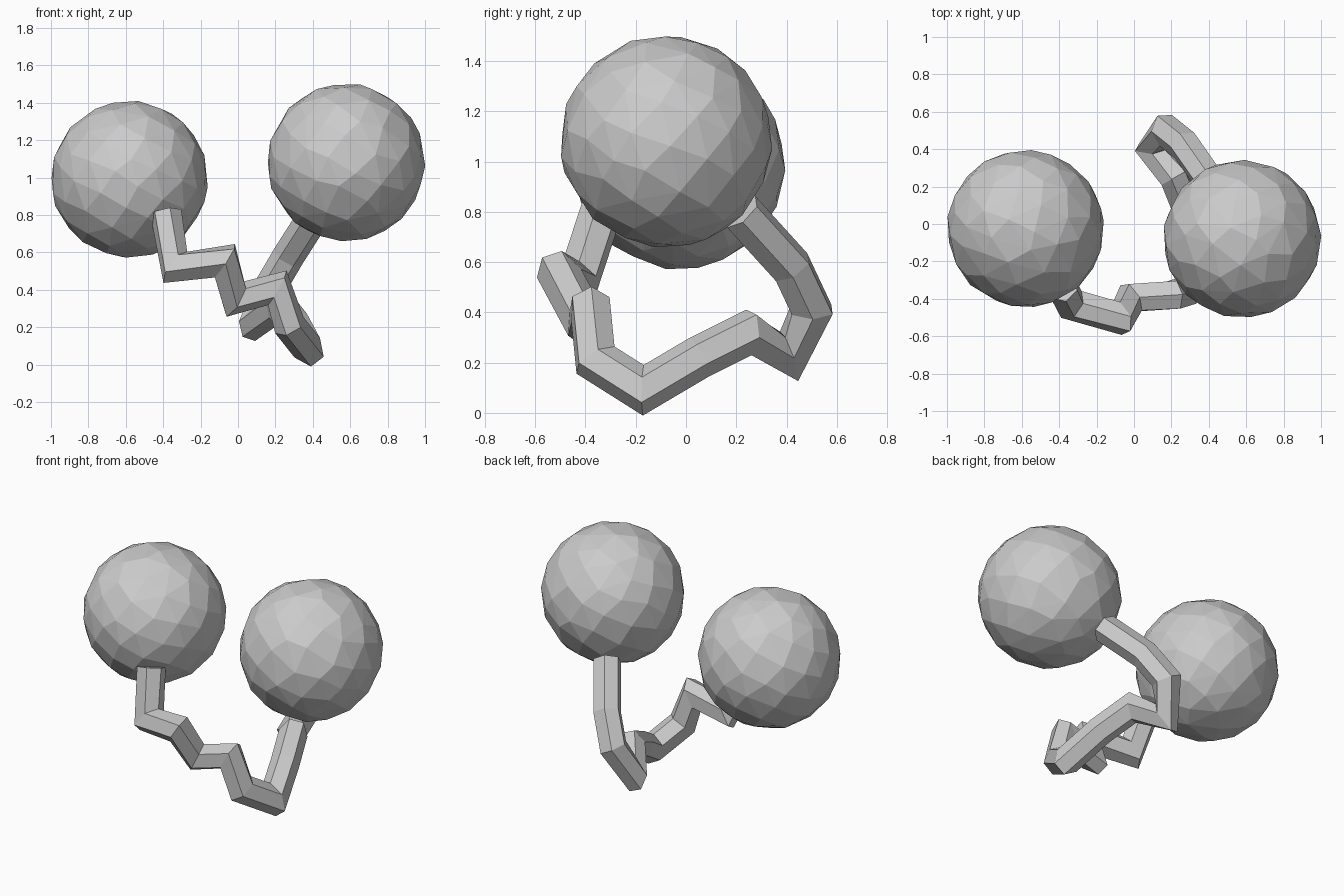
import bpy, bmesh, math, random
from mathutils import Vector

if "Cube" in bpy.data.objects:
    bpy.data.objects.remove(bpy.data.objects["Cube"])

random.seed(4)


def finish(bm, name):
    bmesh.ops.recalc_face_normals(bm, faces=bm.faces)
    mesh = bpy.data.meshes.new(name)
    bm.to_mesh(mesh)
    bm.free()
    obj = bpy.data.objects.new(name, mesh)
    bpy.context.collection.objects.link(obj)
    return obj


def faceted_ball(name, center, radius, count=105):
    """Irregularly faceted ball: hull of jittered points spread over a sphere."""
    bm = bmesh.new()
    for i in range(count):
        h = 1 - 2 * (i + 0.5) / count
        a = i * math.pi * (3 - math.sqrt(5))
        r = math.sqrt(1 - h * h)
        p = Vector((r * math.cos(a), r * math.sin(a), h))
        p += Vector([random.uniform(-0.05, 0.05) for _ in range(3)])
        bm.verts.new(Vector(center) + p.normalized() * radius)
    bmesh.ops.convex_hull(bm, input=bm.verts)
    return finish(bm, name)


def tube(name, path, radius, sides=6):
    """Capped tube with mitred bends along a path."""
    pts = [Vector(p) for p in path]
    dirs = [(b - a).normalized() for a, b in zip(pts, pts[1:])]
    u = dirs[0].orthogonal().normalized()
    bm = bmesh.new()
    rings = []
    for i, p in enumerate(pts):
        d0, d1 = dirs[max(i - 1, 0)], dirs[min(i, len(dirs) - 1)]
        v = d0.cross(u)
        plane = (d0 + d1).normalized()
        ring = []
        for k in range(sides):
            a = 2 * math.pi * k / sides
            off = radius * (u * math.cos(a) + v * math.sin(a))
            off -= d0 * (off.dot(plane) / d0.dot(plane))
            if off.length > radius * 1.22:
                off *= radius * 1.22 / off.length
            ring.append(bm.verts.new(p + off))
        rings.append(ring)
        u = d0.rotation_difference(d1) @ u
    for a, b in zip(rings, rings[1:]):
        for k in range(sides):
            n = (k + 1) % sides
            bm.faces.new((a[k], a[n], b[n], b[k]))
    bm.faces.new(rings[0])
    bm.faces.new(rings[-1])
    return finish(bm, name)


# Two balls
faceted_ball("left_ball", (-0.58, -0.025, 0.99), 0.422)
faceted_ball("right_ball", (0.578, -0.08, 1.08), 0.424)

# Kinked connecting tube, from the left ball round to the right ball
tube("connecting_tube", [
    (-0.385, -0.335, 0.81), (-0.335, -0.43, 0.52), (-0.07, -0.505, 0.555),
    (-0.015, -0.395, 0.35), (0.21, -0.38, 0.41), (0.275, -0.36, 0.21),
    (0.37, -0.17, 0.09), (0.30, 0.05, 0.22), (0.22, 0.25, 0.32),
    (0.095, 0.41, 0.225), (0.17, 0.50, 0.41), (0.27, 0.42, 0.58),
    (0.41, 0.22, 0.80),
], 0.086)
